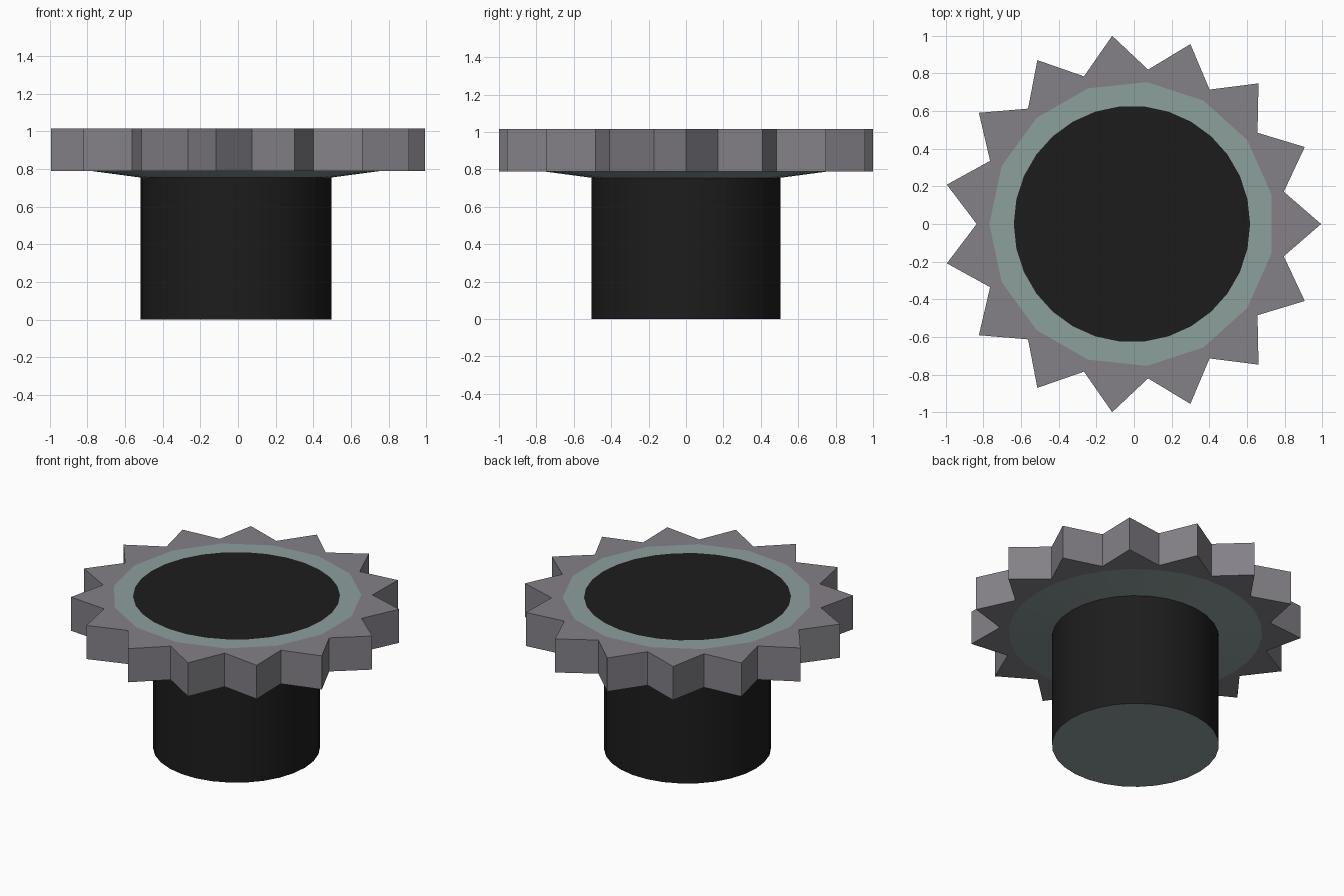
import bpy, bmesh
from math import sin, cos, radians

if "Cube" in bpy.data.objects:
    bpy.data.objects.remove(bpy.data.objects["Cube"])

TEETH = 15
N = TEETH * 2
CX = -0.011            # tooth tip points to +x, so the axis sits a little left
TOP, UNDER, NECK = 1.015, 0.79, 0.755


def material(name, rgb):
    m = bpy.data.materials.new(name)
    m.diffuse_color = (*rgb, 1)
    m.use_nodes = True
    m.node_tree.nodes["Principled BSDF"].inputs["Base Color"].default_value = m.diffuse_color
    return m


MATS = [material("grey_metal", (0.23, 0.22, 0.245)),
        material("pale_teal", (0.265, 0.35, 0.335)),
        material("black", (0.012, 0.012, 0.012))]
GREY, TEAL, BLACK = range(3)


def loop(bm, radius, z, count=N, inner=None):
    """Ring of vertices starting at a valley; odd ones use radius, even ones inner."""
    verts = []
    for i in range(count):
        a = radians(12 + 360 * i / count)
        r = inner if inner and i % 2 == 0 else radius
        verts.append(bm.verts.new((CX + r * cos(a), r * sin(a), z)))
    return verts


def face(bm, verts, mat, smooth=False):
    f = bm.faces.new(verts)
    f.material_index = mat
    f.smooth = smooth


def strip(bm, a, b, mat, smooth=False):
    """Quads between equal loops."""
    n = len(a)
    for i in range(n):
        j = (i + 1) % n
        face(bm, (a[i], a[j], b[j], b[i]), mat, smooth)


def strip_double(bm, fine, coarse, mat):
    """Joins a loop to another with half as many vertices."""
    for i in range(len(coarse)):
        c0, c1 = coarse[i], coarse[(i + 1) % len(coarse)]
        f0, f1, f2 = (fine[(2 * i + k) % len(fine)] for k in range(3))
        face(bm, (c0, f0, f1), mat)
        face(bm, (c0, f1, c1), mat)
        face(bm, (c1, f1, f2), mat)


def finish(bm, name):
    bmesh.ops.recalc_face_normals(bm, faces=bm.faces)
    me = bpy.data.meshes.new(name)
    bm.to_mesh(me)
    bm.free()
    for m in MATS:
        me.materials.append(m)
    ob = bpy.data.objects.new(name, me)
    bpy.context.collection.objects.link(ob)


# Toothed wheel: teeth, teal ring, black top disc and sloped underside
bm = bmesh.new()
disc = loop(bm, 0.628, TOP)
ring = loop(bm, 0.758, TOP, TEETH)
teeth_top = loop(bm, 1.0055, TOP, inner=0.825)
teeth_low = loop(bm, 1.0055, UNDER, inner=0.825)
collar = loop(bm, 0.77, UNDER)
neck = loop(bm, 0.507, NECK)
face(bm, disc, BLACK)
strip_double(bm, disc, ring, TEAL)
strip_double(bm, teeth_top, ring, GREY)
strip(bm, teeth_top, teeth_low, GREY)
strip(bm, teeth_low, collar, GREY)
strip(bm, collar, neck, TEAL, True)
finish(bm, "toothed_wheel")

# Stem: black cylinder with a teal base, open where it meets the wheel
bm = bmesh.new()
low, high = loop(bm, 0.507, 0), loop(bm, 0.507, NECK)
strip(bm, low, high, BLACK, True)
face(bm, low, TEAL)
finish(bm, "stem")
